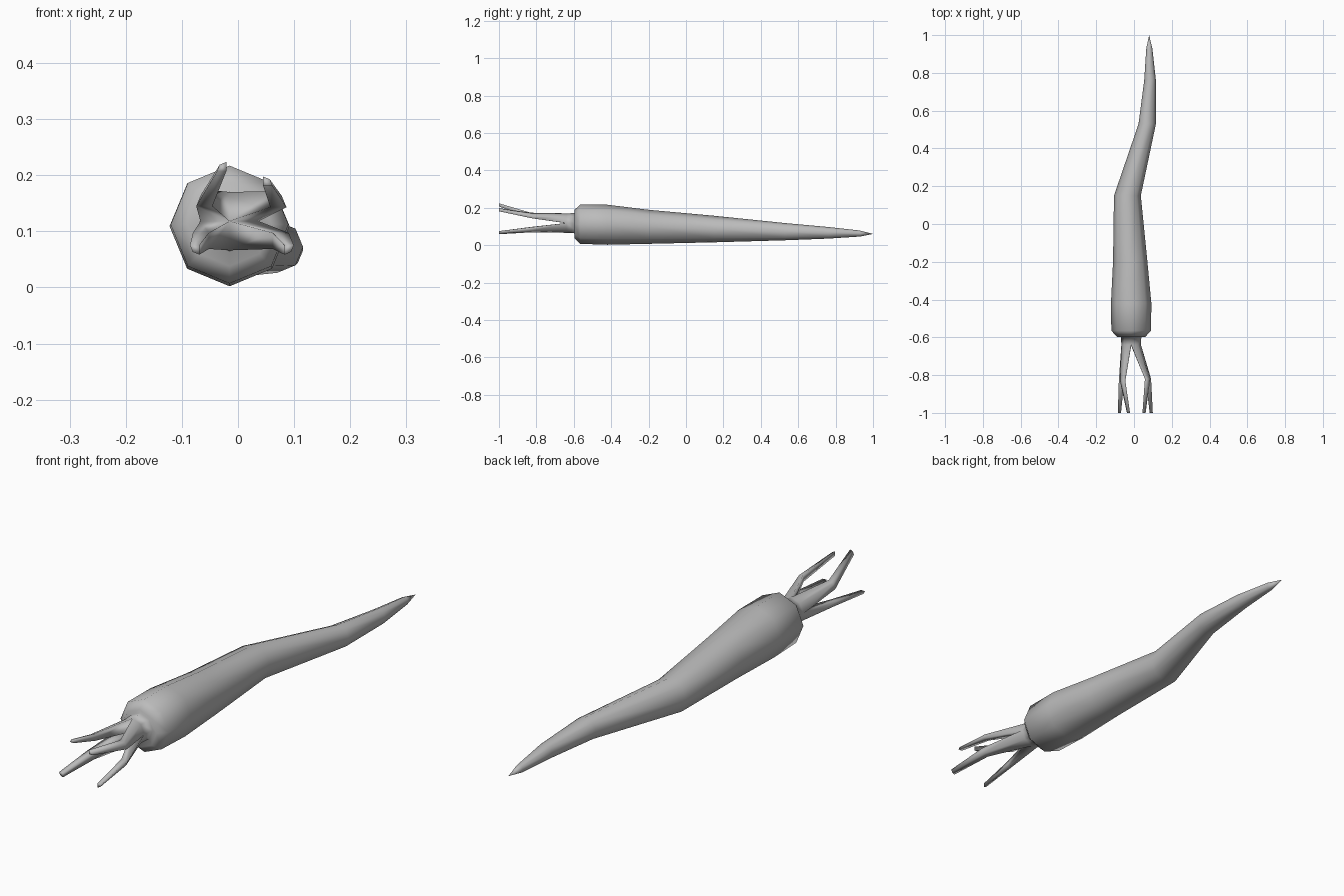
import bpy, bmesh, math
from mathutils import Vector

cube = bpy.data.objects.get("Cube")
if cube:
    bpy.data.objects.remove(cube, do_unlink=True)

grey = bpy.data.materials.new("plain grey")
grey.use_nodes = True
grey.diffuse_color = (0.5, 0.5, 0.5, 1)
grey.node_tree.nodes["Principled BSDF"].inputs["Base Color"].default_value = (0.5, 0.5, 0.5, 1)

SIDES = 8


def ring(bm, y, x, z, r):
    """Octagon across the root's length, first corner on top."""
    angles = [math.tau * i / SIDES for i in range(SIDES)]
    return [bm.verts.new((x + r * math.sin(a), y, z + r * math.cos(a))) for a in angles]


def bridge(bm, a, b):
    n = len(a)
    for i in range(n):
        bm.faces.new((a[i], a[(i + 1) % n], b[(i + 1) % n], b[i]))


def finish(bm, name):
    bmesh.ops.recalc_face_normals(bm, faces=bm.faces)
    mesh = bpy.data.meshes.new(name)
    bm.to_mesh(mesh)
    bm.free()
    mesh.materials.append(grey)
    mesh.shade_smooth()
    obj = bpy.data.objects.new(name, mesh)
    bpy.context.collection.objects.link(obj)
    return obj


bm = bmesh.new()

# Stem, shoulder and bent tapering root: y, x, z, radius
sections = [
    (-0.64, -0.015, 0.118, 0.052),
    (-0.59, -0.015, 0.117, 0.054),
    (-0.597, -0.015, 0.113, 0.075),
    (-0.565, -0.015, 0.112, 0.105),
    (-0.42, -0.015, 0.109, 0.107),
    (-0.2, -0.02, 0.098, 0.091),
    (0.15, -0.035, 0.086, 0.071),
    (0.53, 0.070, 0.072, 0.046),
    (0.76, 0.085, 0.066, 0.031),
    (0.93, 0.081, 0.062, 0.016),
]
rings = [ring(bm, *s) for s in sections]
for a, b in zip(rings, rings[1:]):
    bridge(bm, a, b)
tip = bm.verts.new((0.08, 1.0, 0.06))
for i in range(SIDES):
    bm.faces.new((rings[-1][i], rings[-1][(i + 1) % SIDES], tip))

# Four stalks growing from the quarters of the stem: bend and end points
stalks = [
    ((0.070, -0.82, 0.155), (0.052, -1.0, 0.188)),
    ((0.074, -0.82, 0.085), (0.090, -1.0, 0.068)),
    ((-0.064, -0.83, 0.085), (-0.076, -1.0, 0.068)),
    ((-0.058, -0.83, 0.157), (-0.028, -1.0, 0.214)),
]
top = rings[0]
hub = bm.verts.new((-0.015, -0.645, 0.118))
for q, (bend, end) in enumerate(stalks):
    base = [hub] + [top[(2 * q + k) % SIDES] for k in range(3)]
    middle = sum((v.co for v in base), Vector()) / 4
    last = base
    for point, size in ((bend, 0.55), (end, 0.32)):
        new = []
        for v in base:
            offset = (v.co - middle) * size
            offset.y = 0
            new.append(bm.verts.new(Vector(point) + offset))
        bridge(bm, last, new)
        last = new
    bm.faces.new(last)

finish(bm, "root_vegetable")
